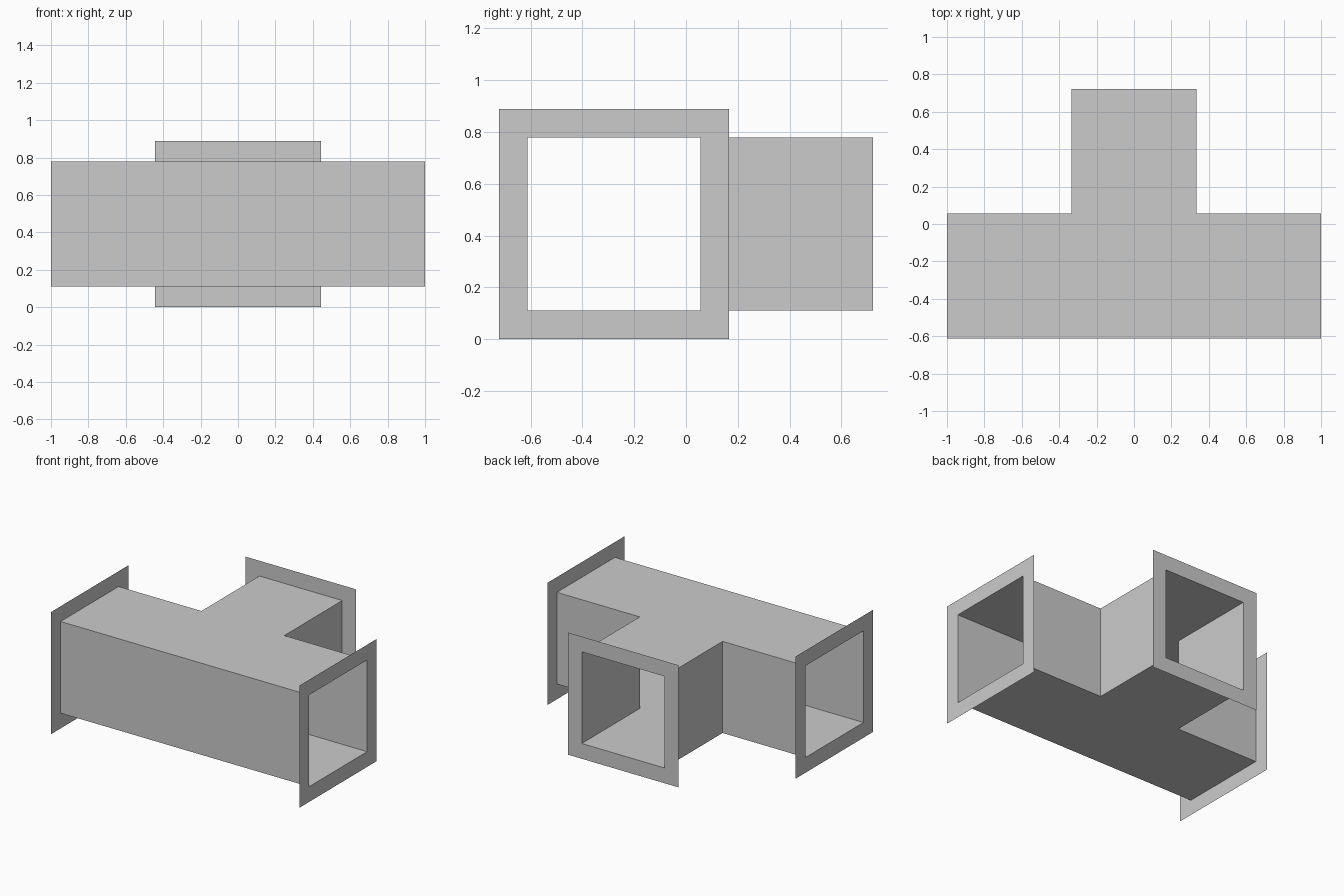
import bpy
import math

if "Cube" in bpy.data.objects:
    bpy.data.objects.remove(bpy.data.objects["Cube"])

U = 1 / 9                      # grid module of the fitting
HALF = 3 * U                   # half width of the duct opening
MID_Z = 4 * U                  # height of the duct axis
MAIN_Y = -2.5 * U              # y of the main duct axis
END_Y = 6.5 * U                # open end of the branch


def add_mesh(name, verts, faces):
    mesh = bpy.data.meshes.new(name)
    mesh.from_pydata(verts, [], faces)
    mesh.update()
    obj = bpy.data.objects.new(name, mesh)
    bpy.context.collection.objects.link(obj)
    return obj


# Sheet-metal tee duct: T outline with walls on all but the three open ends
front, back = MAIN_Y - HALF, MAIN_Y + HALF
outline = [(-1, front), (1, front), (1, back), (HALF, back),
           (HALF, END_Y), (-HALF, END_Y), (-HALF, back), (-1, back)]
open_edges = {1, 4, 7}
n = len(outline)
verts = [(x, y, z) for z in (MID_Z - HALF, MID_Z + HALF) for x, y in outline]
faces = [tuple(reversed(range(n))), tuple(range(n, 2 * n))]
for i in range(n):
    if i not in open_edges:
        j = (i + 1) % n
        faces.append((i, j, j + n, i + n))
add_mesh("tee_duct", verts, faces)


# Flat square flange around each opening
def add_flange(name, x, y, angle):
    corners = [(-1, -1), (1, -1), (1, 1), (-1, 1)]
    ring = [(a * r, 0, b * r) for r in (HALF + U, HALF) for a, b in corners]
    quads = [(i, (i + 1) % 4, (i + 1) % 4 + 4, i + 4) for i in range(4)]
    flange = add_mesh(name, ring, quads)
    flange.location = (x, y, MID_Z)
    flange.rotation_euler.z = math.radians(angle)


add_flange("right_flange", 1, MAIN_Y, 90)
add_flange("left_flange", -1, MAIN_Y, -90)
add_flange("branch_flange", 0, END_Y, 180)
